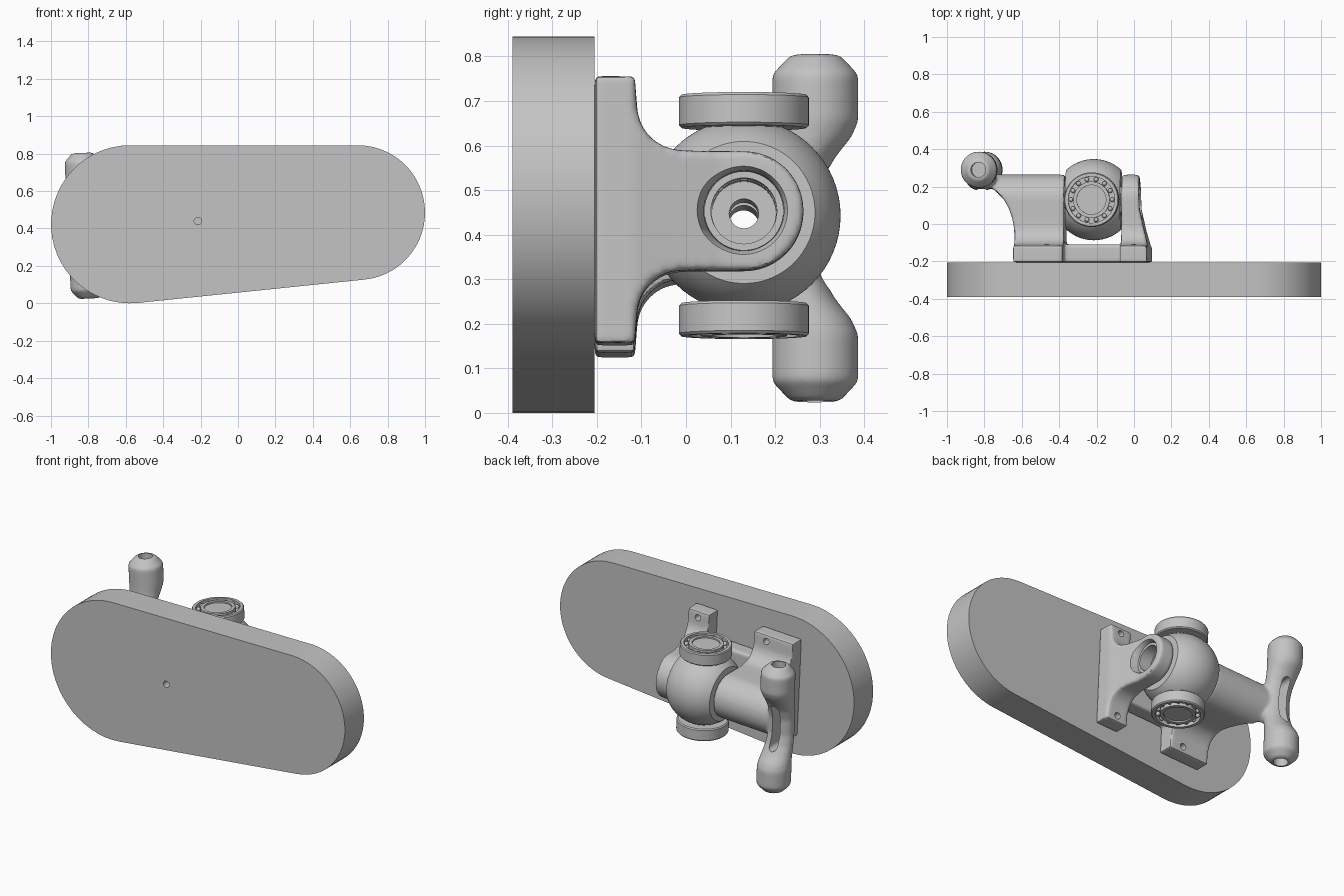
import bpy, bmesh
from math import sin, cos, pi, radians
from mathutils import Matrix, Vector

if "Cube" in bpy.data.objects:
    bpy.data.objects.remove(bpy.data.objects["Cube"])

grey = bpy.data.materials.new("plain_grey")
grey.use_nodes = True
grey.diffuse_color = (0.55, 0.55, 0.55, 1)
grey.node_tree.nodes["Principled BSDF"].inputs["Base Color"].default_value = (0.55, 0.55, 0.55, 1)

# The joint assembly is centred on its ball and leans slightly about y
JOINT = Matrix.Translation((-0.215, 0.13, 0.443)) @ Matrix.Rotation(radians(-2.7), 4, 'Y')


def loft(bm, rings, closed=False):
    """Skin a list of rings; cap the ends, or join last to first."""
    loops = [[bm.verts.new(p) for p in ring] for ring in rings]
    n = len(loops[0])
    pairs = list(zip(loops, loops[1:]))
    if closed:
        pairs.append((loops[-1], loops[0]))
    faces = [bm.faces.new((a[i], a[(i + 1) % n], b[(i + 1) % n], b[i]))
             for a, b in pairs for i in range(n)]
    if not closed:
        faces += [bm.faces.new(loops[0][::-1]), bm.faces.new(loops[-1])]
    bmesh.ops.recalc_face_normals(bm, faces=faces)


def lathe(bm, profile, axis='Z', centre=(0, 0, 0), n=48, closed=False):
    """Revolve (radius, height) points about an axis through centre."""
    rings = []
    for r, h in profile:
        ring = []
        for i in range(n):
            u, v = r * cos(2 * pi * i / n), r * sin(2 * pi * i / n)
            p = {'X': (h, u, v), 'Y': (u, h, v), 'Z': (u, v, h)}[axis]
            ring.append(Vector(p) + Vector(centre))
        rings.append(ring)
    loft(bm, rings, closed)


def make(name, bm, matrix=JOINT):
    mesh = bpy.data.meshes.new(name)
    bm.to_mesh(mesh)
    bm.free()
    mesh.materials.append(grey)
    ob = bpy.data.objects.new(name, mesh)
    bpy.context.collection.objects.link(ob)
    ob.matrix_world = matrix
    return ob


def finish(ob, cutter=None, angle=35):
    """Cut the holes, apply the modifiers and shade."""
    bpy.ops.object.select_all(action='DESELECT')
    bpy.context.view_layer.objects.active = ob
    ob.select_set(True)
    if cutter:
        cutter.hide_render = True
        mod = ob.modifiers.new("holes", 'BOOLEAN')
        mod.operation, mod.solver, mod.object = 'DIFFERENCE', 'EXACT', cutter
    for mod in list(ob.modifiers):
        bpy.ops.object.modifier_apply(modifier=mod.name)
    bpy.ops.object.shade_smooth_by_angle(angle=radians(angle))
    if cutter:
        bpy.data.objects.remove(cutter)


def arc(cx, cz, r, a0, a1, n):
    return [(cx + r * cos(radians(a0 + (a1 - a0) * i / n)),
             cz + r * sin(radians(a0 + (a1 - a0) * i / n))) for i in range(n + 1)]


# Long tapered backing plate with a small centre hole
outline = arc(-0.577, 0.4225, 0.4225, 90, 275.9, 28) + arc(0.64, 0.485, 0.36, 275.9, 450, 26)
bm = bmesh.new()
loft(bm, [[(x, y, z) for x, z in outline] for y in (-0.39, -0.205)])
plate = make("backing_plate", bm, Matrix())
bm = bmesh.new()
lathe(bm, [(0.02, -0.5), (0.02, -0.1)], 'Y', (-0.215, 0, 0.44), 20)
finish(plate, make("plate_hole_cutter", bm, Matrix()))


# Yoke: each arm is a stack of rectangles along y, from foot to rounded end
def interpolate(table, y):
    for (y0, x0), (y1, x1) in zip(table, table[1:]):
        if y <= y1:
            t = (y - y0) / (y1 - y0)
            return x0 + (x1 - x0) * t
    return table[-1][1]


rows = [(-0.335, 0.3), (-0.245, 0.3)]
rows += arc(-0.14, 0.235, 0.1, 180, 270, 8)
rows += [(-0.1, 0.134), (-0.05, 0.134)] + arc(0, 0, 0.134, 90, 2, 16)


def arm(bm, inner, outer):
    rings = []
    for y, h in rows:
        x = interpolate(outer, y)
        rings.append([(inner, y, -h), (x, y, -h), (x, y, h), (inner, y, h)])
    loft(bm, rings)


bm = bmesh.new()
arm(bm, 0.153, [(-0.335, 0.3), (-0.245, 0.297), (-0.16, 0.275), (-0.05, 0.25), (0.134, 0.245)])
arm(bm, -0.153, [(-0.335, -0.418), (-0.2, -0.418), (-0.12, -0.425), (-0.06, -0.443),
                 (0.0, -0.475), (0.05, -0.525), (0.09, -0.6), (0.134, -0.6)])
# Web between the two feet
loft(bm, [[(x, y, z) for y, z in ((-0.335, -0.14), (-0.24, -0.14), (-0.24, 0.14), (-0.335, 0.14))]
          for x in (-0.17, 0.17)])
# Handle bar: waisted ellipses along z, set back at both ends
half = [(0.39, 0.16, 0.055, 0.055), (0.345, 0.16, 0.097, 0.097), (0.24, 0.16, 0.097, 0.097),
        (0.205, 0.152, 0.09, 0.092), (0.16, 0.133, 0.073, 0.087), (0.11, 0.115, 0.062, 0.083),
        (0.05, 0.104, 0.056, 0.08)]
stations = [(-z, c, a, b) for z, c, a, b in half] + half[::-1]
loft(bm, [[(-0.6 + b * cos(2 * pi * i / 40), c + a * sin(2 * pi * i / 40), z) for i in range(40)]
          for z, c, a, b in stations])
yoke = make("yoke_with_handle", bm)
mod = yoke.modifiers.new("blend", 'REMESH')
mod.mode, mod.voxel_size, mod.use_smooth_shade = 'VOXEL', 0.0085, True
mod = yoke.modifiers.new("fillets", 'SMOOTH')
mod.factor, mod.iterations = 0.5, 9

# Holes in the yoke: bores, foot screws, bar ends and grip slot
bm = bmesh.new()
lathe(bm, [(0.09, 0.12), (0.09, 0.23), (0.105, 0.26), (0.105, 0.35)], 'X')
lathe(bm, [(0.09, -0.12), (0.09, -0.24), (0.034, -0.24), (0.034, -0.57)], 'X')
for side in (-1, 1):
    lathe(bm, [(0.04, side * 0.28), (0.04, side * 0.45)], 'Z', (-0.6, 0.16, 0), 28)
    for x in (-0.24, 0.225):
        lathe(bm, [(0.019, -0.4), (0.019, -0.15)], 'Y', (x, 0, side * 0.262), 20)
slot = arc(-0.6, 0.115, 0.026, 0, 180, 10) + arc(-0.6, -0.115, 0.026, 180, 360, 10)
loft(bm, [[(x, y, z) for x, z in slot] for y in (0.036, 0.3)])
finish(yoke, make("yoke_hole_cutter", bm))

# Ball with flat cheeks and a stepped bore along x
R, FLAT = 0.217, 0.147
steps = 28
xs = [-FLAT + 2 * FLAT * i / steps for i in range(steps + 1)]
profile = [((R * R - x * x) ** 0.5, x) for x in xs]
profile += [(0.072, FLAT), (0.072, 0.09), (0.033, 0.09),
            (0.033, -0.09), (0.072, -0.09), (0.072, -FLAT)]
bm = bmesh.new()
lathe(bm, profile, 'X', n=64, closed=True)
finish(make("joint_ball", bm))

# Bearing sleeves seated in the arms
for side, name in ((1, "left"), (-1, "right")):
    bm = bmesh.new()
    lathe(bm, [(r, side * x) for r, x in ((0.074, 0.14), (0.089, 0.14), (0.089, 0.222), (0.074, 0.222))],
          'X', closed=True)
    finish(make(name + "_bearing_sleeve", bm))

# Open ball bearings above and below, each on a short pin
ring = [(0.07, 0.15), (0.082, 0.15), (0.082, 0.197), (0.14, 0.197), (0.146, 0.203), (0.146, 0.265),
        (0.141, 0.271), (0.124, 0.271), (0.124, 0.246), (0.097, 0.246), (0.097, 0.271),
        (0.078, 0.271), (0.078, 0.262), (0.07, 0.262)]
for side, name in ((1, "top"), (-1, "bottom")):
    bm = bmesh.new()
    lathe(bm, [(r, side * z) for r, z in ring], n=56)
    finish(make(name + "_bearing", bm))
    bm = bmesh.new()
    for i in range(14):
        a = 2 * pi * i / 14
        place = Matrix.Translation((0.1105 * cos(a), 0.1105 * sin(a), side * 0.254))
        bmesh.ops.create_uvsphere(bm, u_segments=12, v_segments=8, radius=0.0125, matrix=place)
    finish(make(name + "_bearing_balls", bm))
